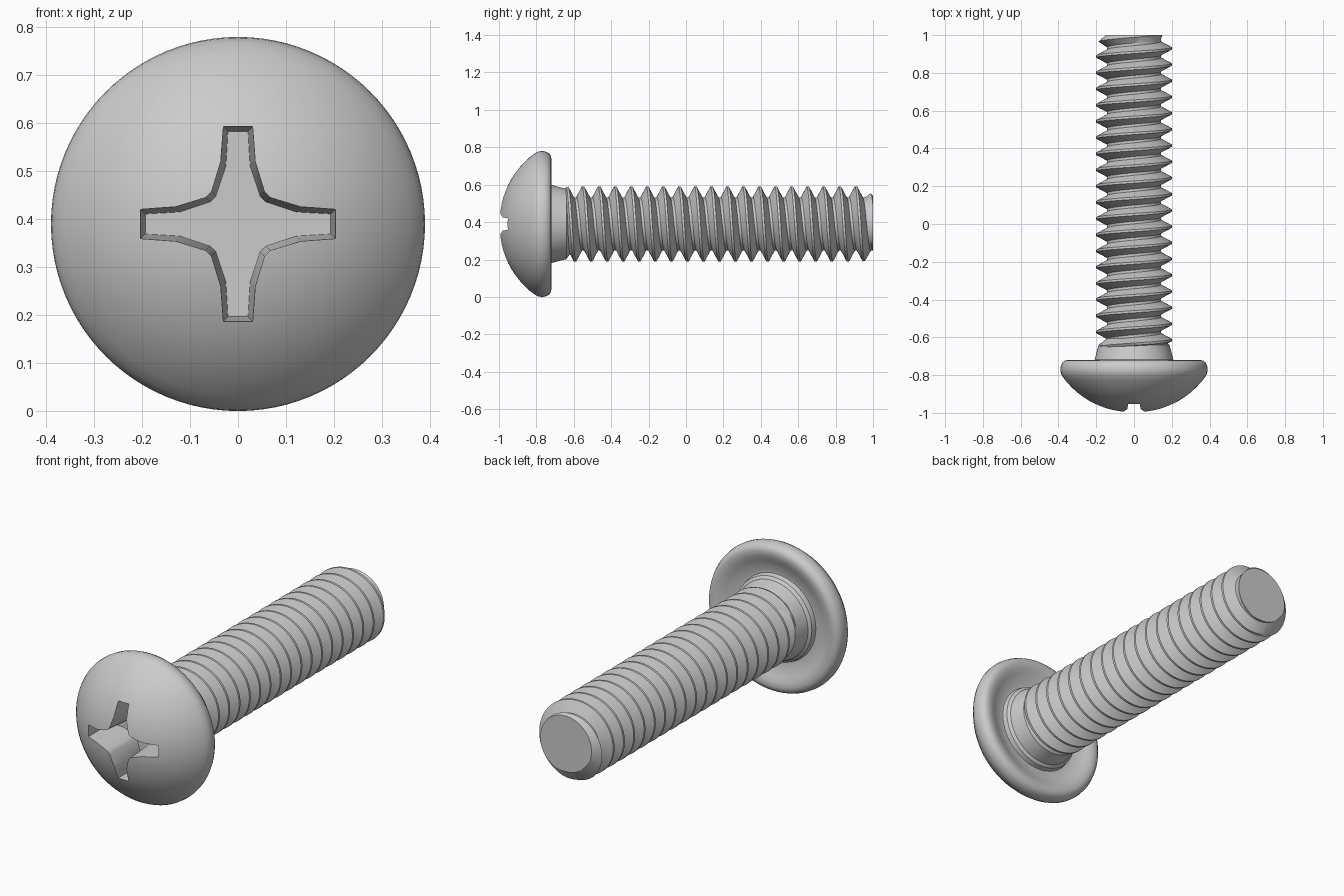
import bpy, bmesh, math

if "Cube" in bpy.data.objects:
    bpy.data.objects.remove(bpy.data.objects["Cube"])

CZ = 0.39  # height of the screw axis


def make(name, bm, angle=30):
    bmesh.ops.recalc_face_normals(bm, faces=bm.faces[:])
    me = bpy.data.meshes.new(name)
    bm.to_mesh(me)
    bm.free()
    ob = bpy.data.objects.new(name, me)
    bpy.context.collection.objects.link(ob)
    return ob


def smooth(ob, angle):
    bpy.ops.object.select_all(action='DESELECT')
    ob.select_set(True)
    bpy.context.view_layer.objects.active = ob
    bpy.ops.object.shade_smooth_by_angle(angle=math.radians(angle))


def bridge(bm, rings):
    for a, b in zip(rings, rings[1:]):
        n = len(a)
        for i in range(n):
            bm.faces.new((a[i], a[(i + 1) % n], b[(i + 1) % n], b[i]))
    bm.faces.new(rings[0])
    bm.faces.new(rings[-1])


# Head with rounded rim, dished underside and tapered neck: (radius, y) lathe
R = 0.47
profile = [(r, -1 + R - math.sqrt(R * R - r * r)) for r in [0.03 * i for i in range(1, 13)]]
profile += [(0.378, -0.808), (0.388, -0.787), (0.39, -0.77), (0.387, -0.75), (0.379, -0.733),
            (0.366, -0.723), (0.35, -0.72), (0.325, -0.723), (0.30, -0.735), (0.245, -0.755),
            (0.228, -0.755), (0.222, -0.73), (0.208, -0.718), (0.188, -0.64), (0.14, -0.605)]
SEG = 96
bm = bmesh.new()
rings = [[bm.verts.new((r * math.sin(2 * math.pi * i / SEG), y, CZ + r * math.cos(2 * math.pi * i / SEG)))
          for i in range(SEG)] for r, y in profile]
bridge(bm, rings)
head = make("head", bm)

# Cross recess: quarter outline repeated four times, tapering to the floor
outer = [(0.205, -0.032), (0.205, 0.032), (0.13, 0.036), (0.068, 0.055), (0.055, 0.068), (0.036, 0.13)]
inner = [(0.193, -0.021), (0.193, 0.021), (0.122, 0.025), (0.058, 0.046), (0.046, 0.058), (0.025, 0.122)]
bm = bmesh.new()
rings = []
for quarter, y in ((outer, -1.1), (outer, -0.98), (inner, -0.78)):
    ring = []
    for k in range(4):
        c, s = round(math.cos(k * math.pi / 2)), round(math.sin(k * math.pi / 2))
        ring += [bm.verts.new((c * u - s * v, y, CZ + s * u + c * v)) for u, v in quarter]
    rings.append(ring)
bridge(bm, rings)
cutter = make("recess_cutter", bm)
cutter.hide_render = True
mod = head.modifiers.new("recess", 'BOOLEAN')
mod.operation = 'DIFFERENCE'
mod.solver = 'EXACT'
mod.object = cutter
bpy.context.view_layer.objects.active = head
bpy.ops.object.modifier_apply(modifier=mod.name)
bpy.data.objects.remove(cutter)
smooth(head, 28)

# Threaded shank: right-hand helix surface, clipped flat at both ends
PITCH, MAJOR, MINOR, SEG = 0.0858, 0.2, 0.143, 72
tooth = [(-0.006, MAJOR), (0.006, MAJOR), (0.036, MINOR), (PITCH - 0.036, MINOR)]
START, END = -0.66, 1.0
bm = bmesh.new()
cols = []
for i in range(SEG + 1):
    a = 2 * math.pi * i / SEG
    cols.append([(r * math.sin(a), -0.636 + PITCH * (k + i / SEG) + dy, CZ + r * math.cos(a))
                 for k in range(-3, 22) for dy, r in tooth])
grid = [[bm.verts.new(p) for p in col] for col in cols]
for a, b in zip(grid, grid[1:]):
    for j in range(len(a) - 1):
        bm.faces.new((a[j], b[j], b[j + 1], a[j + 1]))
bmesh.ops.remove_doubles(bm, verts=bm.verts[:], dist=1e-5)
for y, n in ((START, -1), (END, 1)):
    bmesh.ops.bisect_plane(bm, geom=bm.verts[:] + bm.edges[:] + bm.faces[:],
                           plane_co=(0, y, 0), plane_no=(0, n, 0), clear_outer=True)
    bmesh.ops.holes_fill(bm, edges=[e for e in bm.edges if e.is_boundary and
                                    all(abs(v.co.y - y) < 1e-4 for v in e.verts)], sides=0)
# Chamfer the tip and let the thread start below the neck surface
for v in bm.verts:
    r = math.hypot(v.co.x, v.co.z - CZ)
    limit = min(0.15 + (END - v.co.y) * 1.1, 0.19 + max(0, v.co.y + 0.65) * 0.6)
    if r > limit:
        v.co.x *= limit / r
        v.co.z = CZ + (v.co.z - CZ) * limit / r
shank = make("threaded_shank", bm)
smooth(shank, 30)
